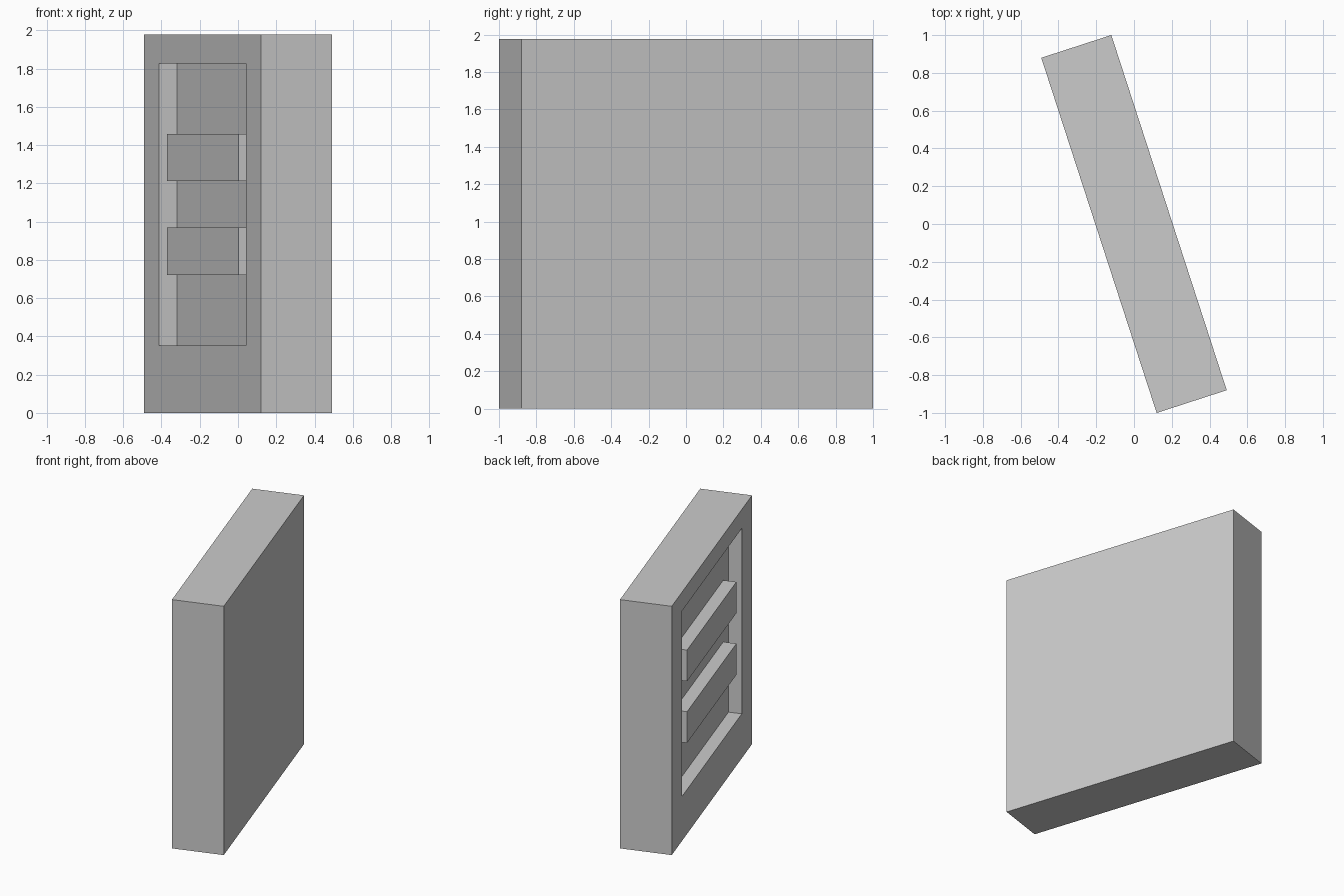
import bpy, bmesh
from math import radians
from mathutils import Matrix, Vector

cube = bpy.data.objects.get("Cube")
if cube:
    bpy.data.objects.remove(cube, do_unlink=True)

SIDE, THICK = 1.977, 0.39          # square slab
OPENING, DEPTH = 1.265, 0.1        # square recess
OPENING_Z = 1.09
TURN = Matrix.Rotation(radians(18), 4, 'Z')

grey = bpy.data.materials.new("plain_grey")
grey.use_nodes = True
colour = (0.6, 0.6, 0.6, 1)
grey.diffuse_color = colour
grey.node_tree.nodes["Principled BSDF"].inputs["Base Color"].default_value = colour


def box(bm, size, centre):
    bmesh.ops.create_cube(bm, size=1, matrix=Matrix.Translation(centre) @ Matrix.Diagonal((*size, 1)))


def finish(bm, name):
    bm.transform(TURN)
    mesh = bpy.data.meshes.new(name)
    bm.to_mesh(mesh)
    bm.free()
    mesh.materials.append(grey)
    bpy.context.collection.objects.link(bpy.data.objects.new(name, mesh))


# Slab with a square recess sunk into one broad face
bm = bmesh.new()
box(bm, (THICK, SIDE, SIDE), (0, 0, SIDE / 2))
bm.normal_update()
panel = min(bm.faces, key=lambda f: f.calc_center_median().x)
bmesh.ops.inset_individual(bm, faces=[panel], thickness=(SIDE - OPENING) / 2)
bmesh.ops.translate(bm, verts=panel.verts, vec=(0, 0, OPENING_Z - SIDE / 2))
bmesh.ops.inset_individual(bm, faces=[panel], thickness=0)
bmesh.ops.translate(bm, verts=panel.verts, vec=(DEPTH, 0, 0))
finish(bm, "slab")

# Two flush bars across the recess, with a slim gap at each end
for name, z in (("lower_bar", 0.845), ("upper_bar", 1.335)):
    bm = bmesh.new()
    box(bm, (DEPTH, OPENING - 0.05, 0.248), Vector(((DEPTH - THICK) / 2 + 0.001, 0, z)))
    finish(bm, name)
